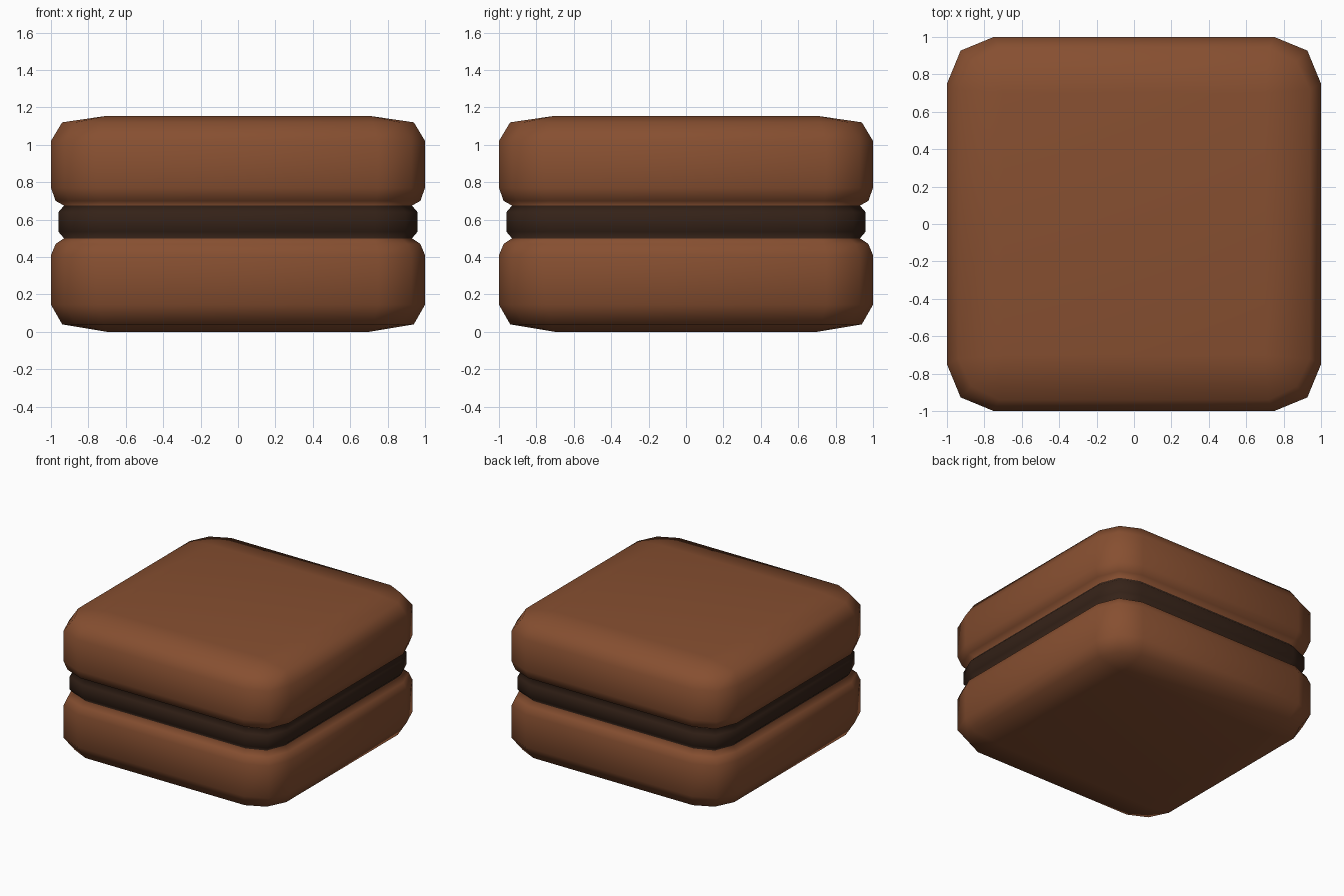
import bpy, bmesh

if "Cube" in bpy.data.objects:
    bpy.data.objects.remove(bpy.data.objects["Cube"])


def material(name, rgb):
    m = bpy.data.materials.new(name)
    m.diffuse_color = (*rgb, 1)
    m.use_nodes = True
    m.node_tree.nodes["Principled BSDF"].inputs["Base Color"].default_value = m.diffuse_color
    return m


def ring(bm, half, z, flat, diag):
    """Rounded square: straight run to `flat`, one middle point at `diag` per corner."""
    corner = [(half, flat), (diag, diag), (flat, half)]
    verts = []
    for _ in range(4):
        verts += [bm.verts.new((x, y, z)) for x, y in corner]
        corner = [(-y, x) for x, y in corner]
    return verts


# Stacked outline: half width, height, straight length, corner point
profile = [
    (0.94, 0.04, 0.72, 0.868), (1.00, 0.145, 0.75, 0.927),
    (1.00, 0.41, 0.75, 0.927), (0.975, 0.47, 0.74, 0.907), (0.93, 0.50, 0.72, 0.87),
    (0.96, 0.535, 0.735, 0.895), (0.96, 0.64, 0.735, 0.895),
    (0.93, 0.675, 0.72, 0.87), (0.975, 0.70, 0.74, 0.907), (1.00, 0.77, 0.75, 0.927),
    (1.00, 1.02, 0.75, 0.927), (0.94, 1.12, 0.72, 0.868),
]
FILLING = range(4, 7)

bm = bmesh.new()

# Layered sides: sponge, filling, sponge
rings = [ring(bm, *p) for p in profile]
for i, (a, b) in enumerate(zip(rings, rings[1:])):
    for k in range(12):
        j = (k + 1) % 12
        f = bm.faces.new((a[k], a[j], b[j], b[k]))
        f.material_index = int(i in FILLING)

# Gently domed top and bottom around a flat square
for edge, z in ((rings[0], 0.0), (rings[-1], 1.155)):
    sq = [bm.verts.new((x * 0.70, y * 0.70, z))
          for x, y in ((1, 1), (-1, 1), (-1, -1), (1, -1))]
    bm.faces.new(sq)
    for c in range(4):
        p, q, r = edge[3 * c:3 * c + 3]
        n = (c + 1) % 4
        bm.faces.new((sq[c], p, q, r))
        bm.faces.new((sq[c], r, edge[3 * n], sq[n]))

bmesh.ops.recalc_face_normals(bm, faces=bm.faces)
for f in bm.faces:
    f.smooth = True

mesh = bpy.data.meshes.new("layered_cake")
bm.to_mesh(mesh)
bm.free()
mesh.materials.append(material("chocolate_sponge", (0.24, 0.078, 0.03)))
mesh.materials.append(material("dark_filling", (0.035, 0.016, 0.009)))
cake = bpy.data.objects.new("layered_cake", mesh)
bpy.context.collection.objects.link(cake)
